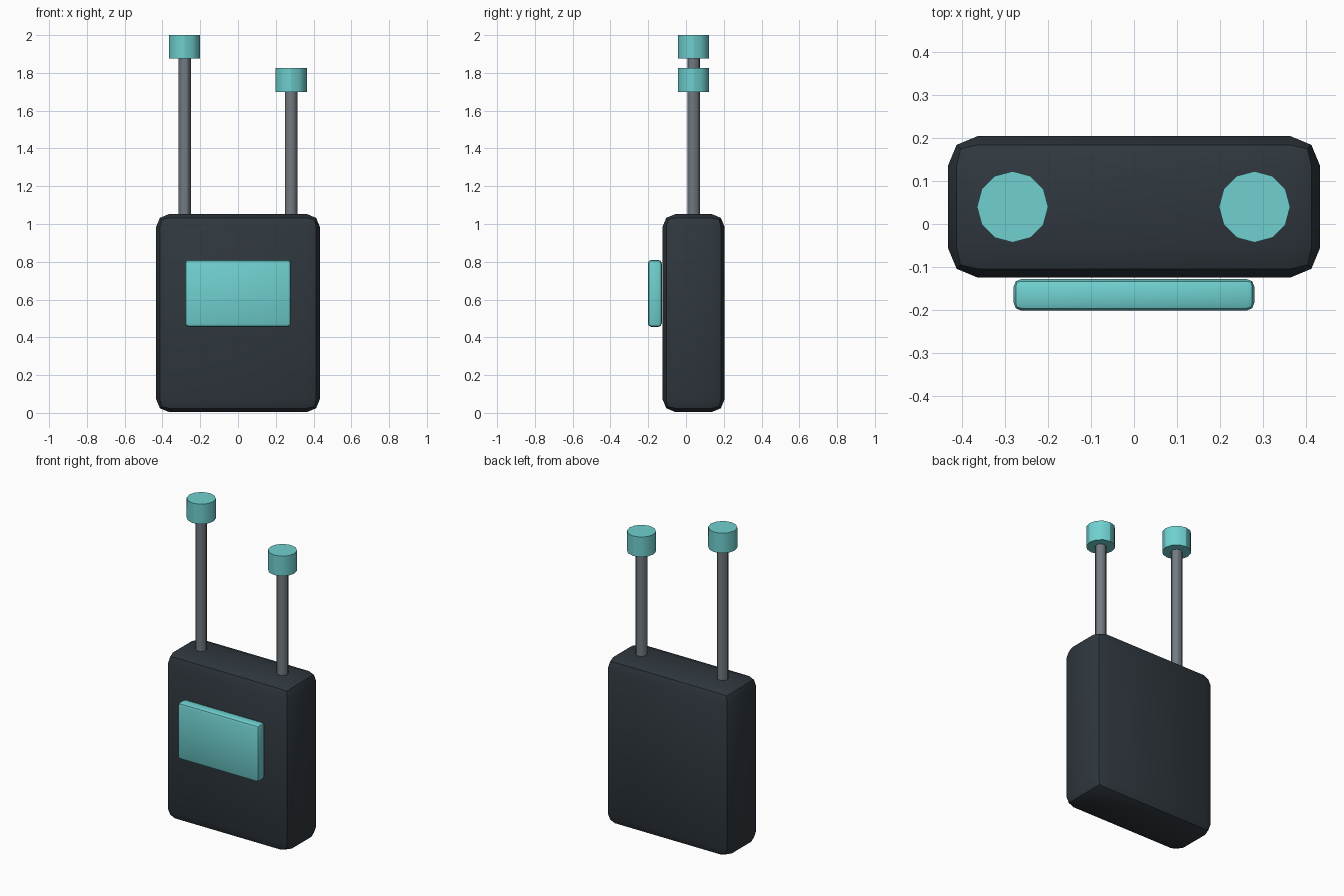
import bpy
from math import radians

if "Cube" in bpy.data.objects:
    bpy.data.objects.remove(bpy.data.objects["Cube"])


def material(name, hex_rgb):
    def linear(c):
        return c / 12.92 if c <= 0.04045 else ((c + 0.055) / 1.055) ** 2.4
    m = bpy.data.materials.new(name)
    m.diffuse_color = [linear(int(hex_rgb[i:i + 2], 16) / 255) for i in (0, 2, 4)] + [1]
    m.use_nodes = True
    m.node_tree.nodes["Principled BSDF"].inputs["Base Color"].default_value = m.diffuse_color
    return m


CHARCOAL = material("charcoal", "2F373E")
TEAL = material("teal", "70D0D0")
STEEL = material("steel_grey", "727A81")


def finish(name, mat):
    ob = bpy.context.object
    ob.name = name
    ob.data.materials.append(mat)
    bpy.ops.object.shade_smooth_by_angle(angle=radians(30))
    return ob


def rounded_box(name, lo, hi, bevel, mat):
    centre = [(a + b) / 2 for a, b in zip(lo, hi)]
    bpy.ops.mesh.primitive_cube_add(size=1, location=centre)
    bpy.context.object.scale = [b - a for a, b in zip(lo, hi)]
    bpy.ops.object.transform_apply(location=False, rotation=False, scale=True)
    mod = bpy.context.object.modifiers.new("rounded_edges", "BEVEL")
    mod.width, mod.segments = bevel, 2
    bpy.ops.object.modifier_apply(modifier=mod.name)
    return finish(name, mat)


def cylinder(name, x, y, z0, z1, radius, mat):
    bpy.ops.mesh.primitive_cylinder_add(vertices=12, radius=radius, depth=z1 - z0,
                                        location=(x, y, (z0 + z1) / 2))
    return finish(name, mat)


# Main case and front panel
rounded_box("case", (-0.434, -0.125, 0.004), (0.434, 0.205, 1.053), 0.07, CHARCOAL)
rounded_box("front_panel", (-0.281, -0.202, 0.455), (0.281, -0.128, 0.81), 0.019, TEAL)

# Two rods with caps, the left one taller
for side, x, top in (("left", -0.283, 2.0), ("right", 0.281, 1.825)):
    cylinder(side + "_rod", x, 0.04, 1.0, top - 0.06, 0.033, STEEL)
    cylinder(side + "_cap", x, 0.04, top - 0.125, top, 0.083, TEAL)
